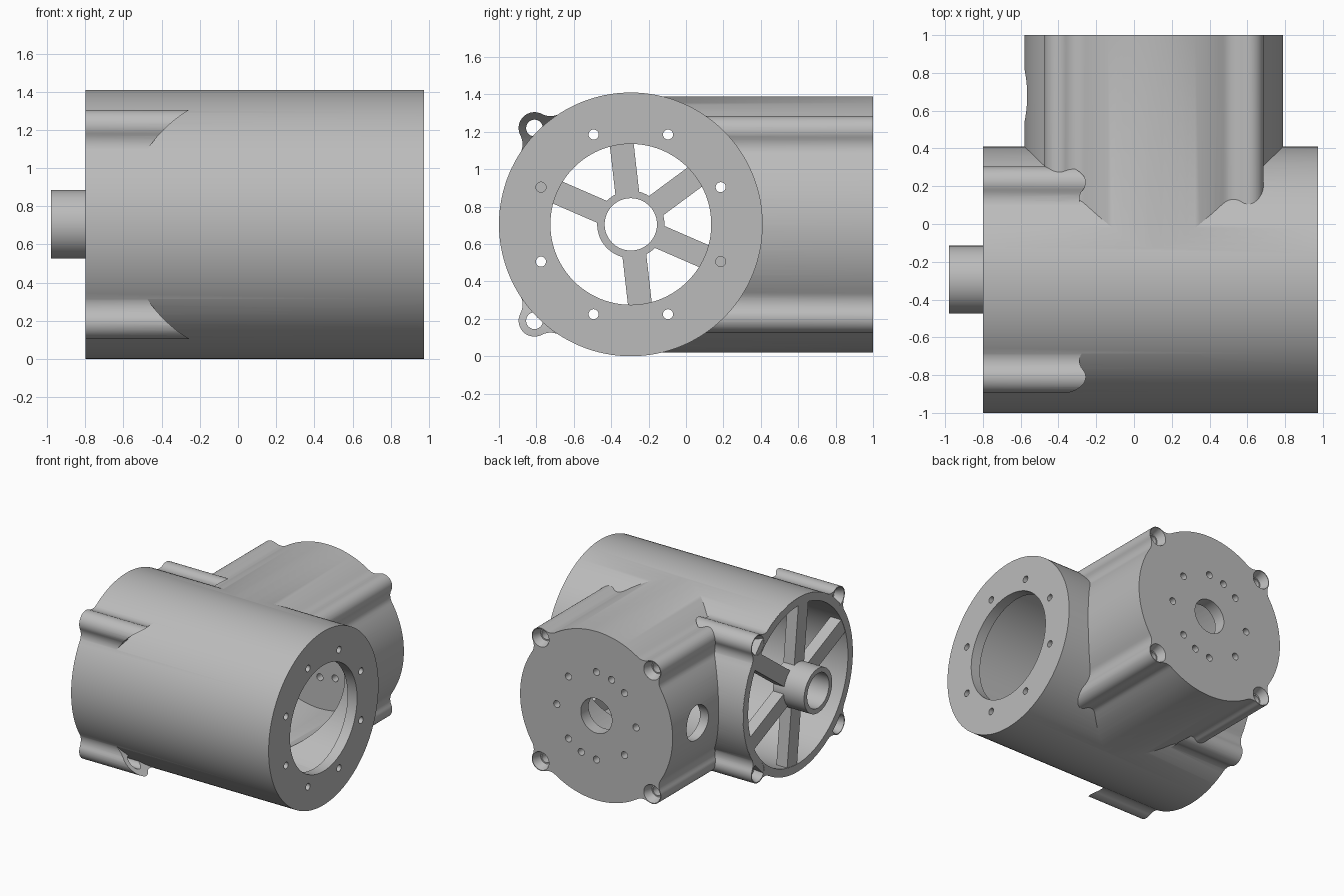
import bpy, bmesh, math
from math import sin, cos, pi, radians
from mathutils import Vector, Matrix

if "Cube" in bpy.data.objects:
    bpy.data.objects.remove(bpy.data.objects["Cube"])

grey = bpy.data.materials.new("cast_grey")
grey.use_nodes = True
COLOUR = (0.5, 0.5, 0.5, 1)
grey.diffuse_color = COLOUR
grey.node_tree.nodes["Principled BSDF"].inputs["Base Color"].default_value = COLOUR

MID_Z = 0.705
BARREL_Y = -0.295    # axis of the barrel that runs along x
BRANCH_X = 0.105     # axis of the branch that runs along y


def place(axis, along, p, q):
    return Vector((along, p, q)) if axis == "x" else Vector((p, along, q))


def loft(name, axis, sections):
    """Closed solid through (position, outline) sections along an axis."""
    bm = bmesh.new()
    rings = [[bm.verts.new(place(axis, s, p, q)) for p, q in outline]
             for s, outline in sections]
    for a, b in zip(rings, rings[1:]):
        for i in range(len(a)):
            j = (i + 1) % len(a)
            bm.faces.new((a[i], a[j], b[j], b[i]))
    bm.faces.new(rings[0])
    bm.faces.new(rings[-1])
    bmesh.ops.recalc_face_normals(bm, faces=bm.faces)
    mesh = bpy.data.meshes.new(name)
    bm.to_mesh(mesh)
    bm.free()
    mesh.materials.append(grey)
    obj = bpy.data.objects.new(name, mesh)
    bpy.context.collection.objects.link(obj)
    return obj


def circle(p, q, r, n):
    return [(p + r * cos(2 * pi * i / n), q + r * sin(2 * pi * i / n)) for i in range(n)]


def rod(name, axis, p, q, start, end, r1, r2=None, n=96):
    return loft(name, axis, [(start, circle(p, q, r1, n)),
                             (end, circle(p, q, r2 or r1, n))])


def combine(target, tool, operation):
    mod = target.modifiers.new("cut", "BOOLEAN")
    mod.operation, mod.solver, mod.object = operation, "EXACT", tool
    bpy.context.view_layer.objects.active = target
    bpy.ops.object.modifier_apply(modifier=mod.name)
    bpy.data.objects.remove(tool)


def drill(target, *args, **kw):
    combine(target, rod("drill", *args, **kw), "DIFFERENCE")


def arc(c, r, a, b, n):
    return [c + r * Vector((cos(a + (b - a) * i / n), sin(a + (b - a) * i / n)))
            for i in range(n + 1)]


def lobed(p, q, radius, offset, lobe, fillet):
    """Round outline with four screw lobes on the diagonals, blended by fillets."""
    d = offset * math.sqrt(2)
    near, far = radius + fillet, lobe + fillet
    half = math.acos((near**2 + d**2 - far**2) / (2 * near * d))
    side = Vector((near * cos(half), near * sin(half)))
    to_lobe = Vector((d, 0)) - side
    turn = math.atan2(to_lobe.y, to_lobe.x)
    zero = Vector((0, 0))
    upper = arc(Vector((d, 0)), lobe, 0, turn + pi, 10)
    upper += arc(side, fillet, turn, half - pi, 8)[1:]
    upper[len(upper) - 1:] = arc(zero, radius, half, pi / 4, 14)
    lower = [Vector((v.x, -v.y)) for v in reversed(upper[1:-1])]
    points = []
    for k in range(4):
        turned = Matrix.Rotation(pi / 4 + k * pi / 2, 2)
        points += [turned @ v for v in lower + upper]
    return [(p + v.x, q + v.y) for v in points]


# Flanged end of the barrel, cleared around the branch
LOBE_B, LOBE_Y = 0.515, 0.5
body = loft("housing", "x", [(s, lobed(BARREL_Y, MID_Z, 0.703, LOBE_B, 0.085, 0.1))
                             for s in (-0.8, 0.1)])
drill(body, "y", BRANCH_X, MID_Z, -1.5, 1.5, 0.7)
for sy in (-1, 1):
    for sz in (-1, 1):
        y, z = BARREL_Y + sy * LOBE_B, MID_Z + sz * LOBE_B
        drill(body, "x", y, z, -0.9, 0.2, 0.045, n=24)
        drill(body, "x", y, z, -0.802, -0.73, 0.078, 0.05, n=24)

# Barrel and branch
combine(body, rod("barrel", "x", BARREL_Y, MID_Z, -0.799, 0.975, 0.705, n=128), "UNION")
branch = loft("branch", "y", [(s, lobed(BRANCH_X, MID_Z, 0.685, LOBE_Y, 0.08, 0.1))
                              for s in (BARREL_Y, 1.0)])
combine(body, branch, "UNION")

# Hollow interior and ring opening
drill(body, "x", BARREL_Y, MID_Z, -0.9, 0.89, 0.64)
drill(body, "x", BARREL_Y, MID_Z, 0.8, 1.1, 0.43)
drill(body, "y", BRANCH_X, MID_Z, BARREL_Y, 0.9, 0.61)

# Ring bolt holes
for k in range(8):
    a = radians(22.5 + 45 * k)
    drill(body, "x", BARREL_Y + 0.52 * cos(a), MID_Z + 0.52 * sin(a), 0.8, 1.1, 0.027, n=20)

# End plate holes
drill(body, "y", BRANCH_X, MID_Z, 0.8, 1.1, 0.14, n=48)
for deg in [45 * k for k in range(8)] + [112.5, 292.5]:
    a = radians(deg)
    drill(body, "y", BRANCH_X + 0.356 * cos(a), MID_Z + 0.356 * sin(a), 0.8, 1.1, 0.028, n=20)

# Branch corner screw holes
for sx in (-1, 1):
    for sz in (-1, 1):
        x, z = BRANCH_X + sx * LOBE_Y, MID_Z + sz * LOBE_Y
        drill(body, "y", x, z, 0.7, 1.1, 0.04, n=24)
        drill(body, "y", x, z, 1.002, 0.93, 0.075, 0.05, n=24)

# Side port of the branch
drill(body, "x", 0.68, MID_Z, -0.8, -0.3, 0.14, n=48)

# Hub tube
hub = rod("hub_tube", "x", BARREL_Y, MID_Z, -0.98, -0.7, 0.18, n=64)
drill(hub, "x", BARREL_Y, MID_Z, -1.1, -0.5, 0.14, n=64)

# Spokes
parts = [body, hub]
for i, deg in enumerate((36.5, 96.5, 156.5, 276.5, 336.5)):
    turned = Matrix.Rotation(radians(deg), 2)
    corners = [turned @ Vector(c) for c in
               ((0.16, -0.064), (0.66, -0.064), (0.66, 0.064), (0.16, 0.064))]
    outline = [(BARREL_Y + c.x, MID_Z + c.y) for c in corners]
    parts.append(loft(f"spoke_{i + 1}", "x", [(-0.797, outline), (-0.7, outline)]))

# Smooth the curved walls, keep edges crisp
bpy.ops.object.select_all(action="DESELECT")
for obj in parts:
    obj.select_set(True)
bpy.context.view_layer.objects.active = body
bpy.ops.object.shade_smooth_by_angle(angle=radians(30))
